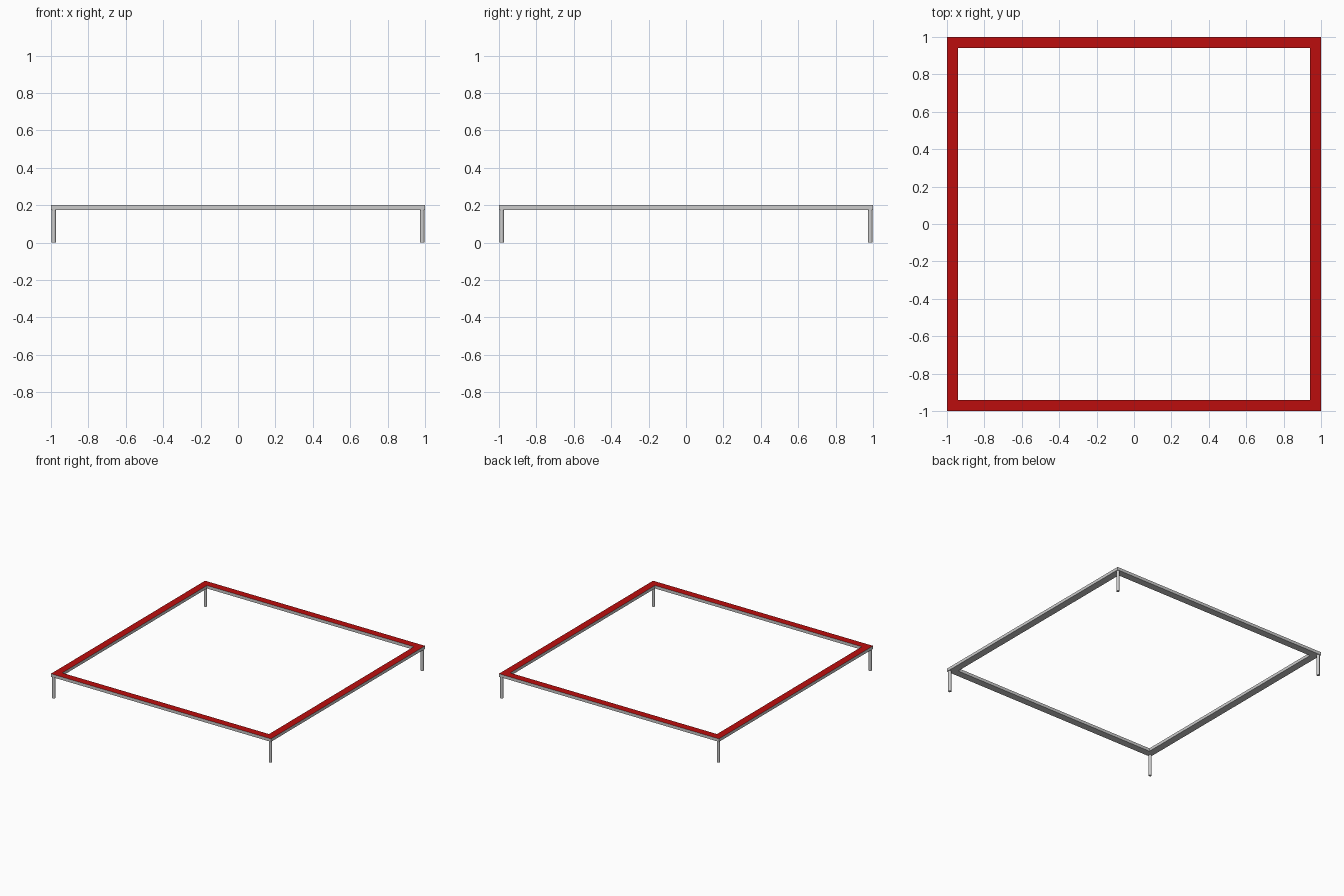
import bpy, bmesh

if "Cube" in bpy.data.objects:
    bpy.data.objects.remove(bpy.data.objects["Cube"])

OUTER, INNER = 1.0, 0.94
Z0, Z1 = 0.175, 0.2
LEG_R, LEG_POS = 0.012, 0.985

red = bpy.data.materials.new("red_top")
red.diffuse_color = (0.5, 0.004, 0.004, 1)
red.use_nodes = True
red.node_tree.nodes["Principled BSDF"].inputs["Base Color"].default_value = red.diffuse_color
grey = bpy.data.materials.new("grey_metal")
grey.diffuse_color = (0.8, 0.8, 0.8, 1)
grey.use_nodes = True
grey.node_tree.nodes["Principled BSDF"].inputs["Base Color"].default_value = grey.diffuse_color


def add_object(name, bm, mats=()):
    mesh = bpy.data.meshes.new(name)
    bm.to_mesh(mesh)
    bm.free()
    for m in mats:
        mesh.materials.append(m)
    obj = bpy.data.objects.new(name, mesh)
    bpy.context.collection.objects.link(obj)
    return obj


# Square rim: one closed ring swept from a rectangular section, red on top
bm = bmesh.new()
corners = [(-1, -1), (1, -1), (1, 1), (-1, 1)]
section = [(OUTER, Z0), (OUTER, Z1), (INNER, Z1), (INNER, Z0)]
rings = [[bm.verts.new((sx * r, sy * r, z)) for r, z in section] for sx, sy in corners]
for i in range(4):
    a, b = rings[i], rings[(i + 1) % 4]
    for j in range(4):
        k = (j + 1) % 4
        face = bm.faces.new((a[j], b[j], b[k], a[k]))
        face.material_index = 1 if j == 1 else 0
bmesh.ops.recalc_face_normals(bm, faces=bm.faces)
add_object("rim", bm, (grey, red))

# Four slim round legs under the corners
names = ["front_left_leg", "front_right_leg", "back_right_leg", "back_left_leg"]
for name, (sx, sy) in zip(names, corners):
    bm = bmesh.new()
    height = Z0 + 0.005
    bmesh.ops.create_cone(bm, cap_ends=True, segments=16, radius1=LEG_R,
                          radius2=LEG_R, depth=height)
    bmesh.ops.translate(bm, verts=bm.verts, vec=(0, 0, height / 2))
    leg = add_object(name, bm)
    leg.location = (sx * LEG_POS, sy * LEG_POS, 0)
    bpy.ops.object.select_all(action='DESELECT')
    leg.select_set(True)
    bpy.context.view_layer.objects.active = leg
    bpy.ops.object.shade_smooth_by_angle()
